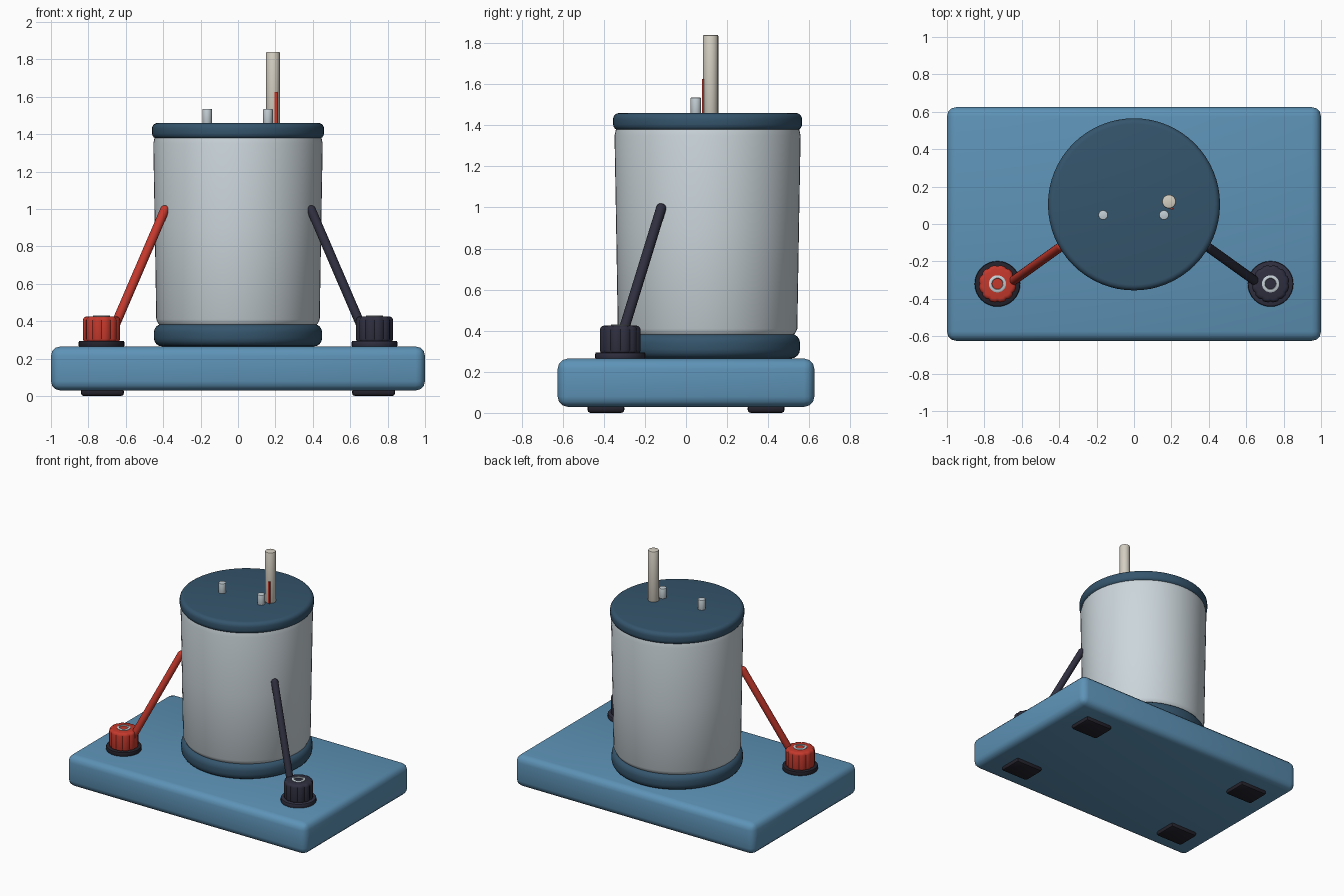
import bpy, bmesh, math
from mathutils import Vector

cube = bpy.data.objects.get("Cube")
if cube:
    bpy.data.objects.remove(cube, do_unlink=True)


def material(name, r, g, b):
    m = bpy.data.materials.new(name)
    m.use_nodes = True
    m.diffuse_color = (r, g, b, 1)
    m.node_tree.nodes["Principled BSDF"].inputs["Base Color"].default_value = (r, g, b, 1)
    return m


BLUE = material("base blue", 0.11, 0.29, 0.47)
NAVY = material("cap navy", 0.035, 0.09, 0.15)
SILVER = material("can silver", 0.60, 0.67, 0.71)
RED = material("red plastic", 0.55, 0.04, 0.025)
BLACK = material("black plastic", 0.028, 0.028, 0.05)
RUBBER = material("dark rubber", 0.018, 0.016, 0.025)
IVORY = material("rod ivory", 0.66, 0.62, 0.54)
STEEL = material("pin steel", 0.55, 0.62, 0.66)


def finish(name, bm, mat, loc=(0, 0, 0), angle=35):
    bmesh.ops.recalc_face_normals(bm, faces=bm.faces)
    me = bpy.data.meshes.new(name)
    bm.to_mesh(me)
    bm.free()
    ob = bpy.data.objects.new(name, me)
    ob.location = loc
    me.materials.append(mat)
    bpy.context.collection.objects.link(ob)
    bpy.ops.object.select_all(action="DESELECT")
    ob.select_set(True)
    bpy.context.view_layer.objects.active = ob
    bpy.ops.object.shade_smooth_by_angle(angle=math.radians(angle))
    return ob


def lathe(name, profile, mat, loc=(0, 0, 0), segs=48, flute=0.0):
    """Closed solid from (radius, z) points; flute pulls alternate columns inward."""
    bm = bmesh.new()
    rings = []
    for r, z in profile:
        ring = []
        for i in range(segs):
            a = math.tau * i / segs
            rr = r - (flute if i % 4 == 0 else 0)
            ring.append(bm.verts.new((rr * math.cos(a), rr * math.sin(a), z)))
        rings.append(ring)
    for low, high in zip(rings, rings[1:]):
        for i in range(segs):
            j = (i + 1) % segs
            bm.faces.new((low[i], low[j], high[j], high[i]))
    bm.faces.new(rings[0][::-1])
    bm.faces.new(rings[-1])
    return finish(name, bm, mat, loc)


def rounded(radius, z0, z1, bevel, steps=4):
    """Profile of a disc with rounded rims."""
    arc = [(math.sin(t), math.cos(t)) for t in (k * math.pi / 2 / steps for k in range(steps + 1))]
    lower = [(radius - bevel + bevel * s, z0 + bevel - bevel * c) for s, c in arc]
    upper = [(radius - bevel + bevel * s, z1 - bevel + bevel * c) for s, c in reversed(arc)]
    return lower + upper


def box(name, centre, size, mat, bevel=0.0, segments=3):
    bm = bmesh.new()
    bmesh.ops.create_cube(bm, size=1)
    bmesh.ops.scale(bm, vec=size, verts=bm.verts)
    if bevel:
        bmesh.ops.bevel(bm, geom=bm.edges[:], offset=bevel, segments=segments,
                        profile=0.5, affect="EDGES")
    return finish(name, bm, mat, centre)


def wire(name, start, end, radius, mat):
    """Straight round lead with domed ends."""
    start, end = Vector(start), Vector(end)
    length = (end - start).length
    ob = lathe(name, rounded(radius, 0, length, radius * 0.8), mat, start, 16)
    ob.rotation_euler = (end - start).to_track_quat("Z", "Y").to_euler()
    return ob


# Base block and feet
box("base", (0, 0, 0.147), (2, 1.25, 0.235), BLUE, 0.05)
for sx, side in ((1, "left"), (-1, "right")):
    for sy, end in ((-1, "front"), (1, "back")):
        box(f"foot_{end}_{side}", (sx * 0.725, sy * 0.39, 0.02), (0.23, 0.18, 0.04),
            RUBBER, 0.015, 2)

# Can with its bottom ring and lid
CY = 0.105
lathe("bottom_ring", rounded(0.45, 0.265, 0.385, 0.045), NAVY, (0, CY, 0), 64)
lathe("can_body", [(0.41, 0.37), (0.425, 0.385), (0.437, 0.41), (0.445, 0.9),
                   (0.453, 1.35), (0.445, 1.385)], SILVER, (0, CY, 0), 64)
lathe("lid", rounded(0.46, 1.375, 1.46, 0.03), NAVY, (0, CY, 0), 64)

# Rod, its marker strip and two contact pins on the lid
lathe("rod", rounded(0.037, 1.45, 1.84, 0.006, 2), IVORY, (0.187, 0.12, 0), 20)
box("marker_strip", (0.203, 0.082, 1.54), (0.014, 0.009, 0.17), RED)
for x, side in ((0.16, "left"), (-0.165, "right")):
    lathe(f"pin_{side}", rounded(0.026, 1.45, 1.535, 0.005, 2), STEEL, (x, 0.048, 0), 16)

# Terminals: collar, fluted knob, metal socket and lead
for sx, side, mat in ((1, "left", BLACK), (-1, "right", RED)):
    loc = (sx * 0.73, -0.32, 0)
    lathe(f"terminal_collar_{side}", rounded(0.122, 0.26, 0.295, 0.008, 2), RUBBER if sx < 0 else BLACK, loc, 32)
    lathe(f"terminal_knob_{side}", rounded(0.1, 0.285, 0.425, 0.02, 3), mat, loc, 48, 0.006)
    lathe(f"terminal_socket_{side}", [(0.046, 0.41), (0.046, 0.428), (0.041, 0.431),
                                      (0.031, 0.431), (0.028, 0.424)], STEEL, loc, 24)
    wire(f"lead_{side}", (sx * 0.665, -0.317, 0.36), (sx * 0.383, -0.115, 1.015), 0.025, mat)
